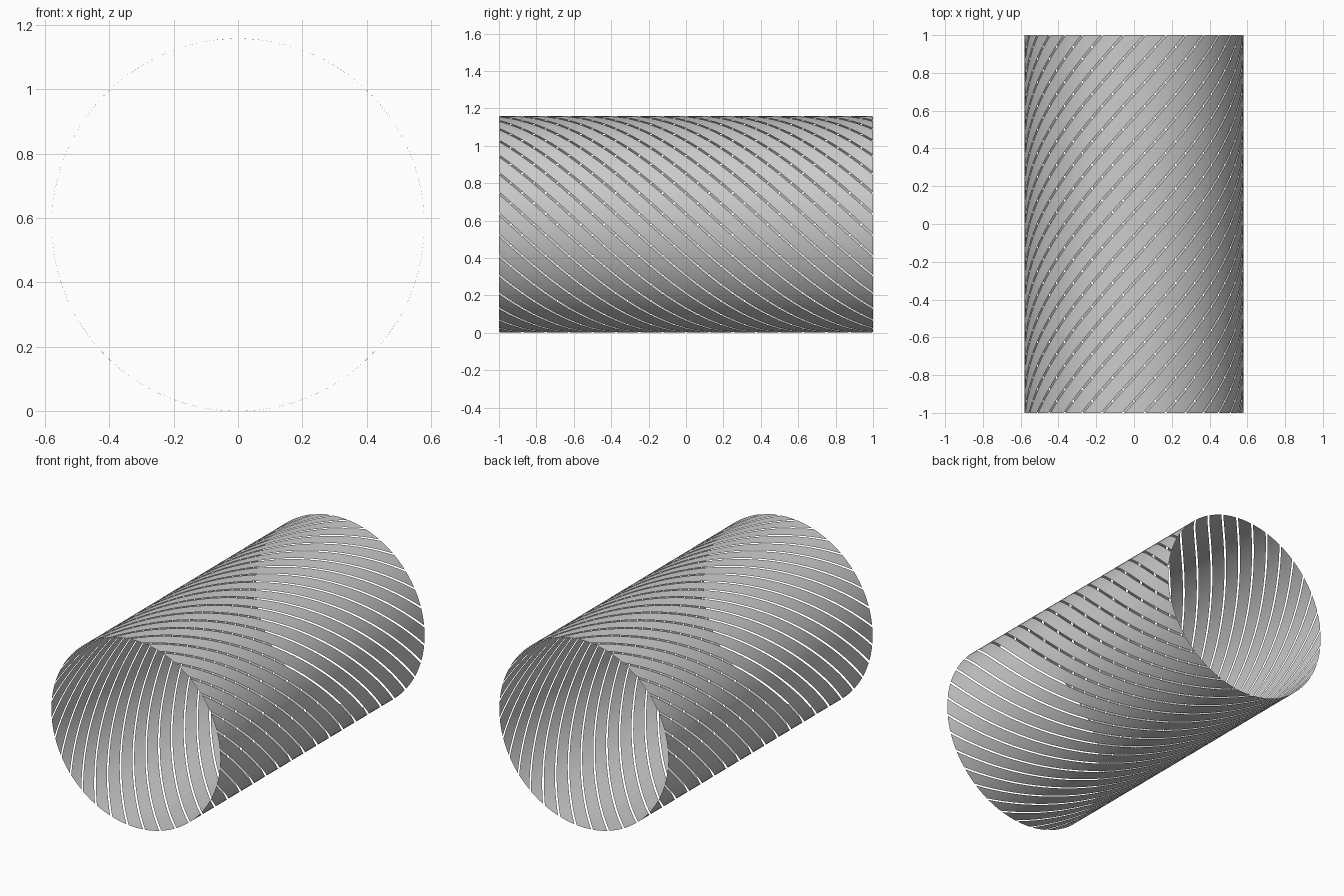
import bpy, bmesh, math

if "Cube" in bpy.data.objects:
    bpy.data.objects.remove(bpy.data.objects["Cube"])

RADIUS = 0.579
LENGTH = 2.0
STRIPS = 32            # helical bands around the tube
TWIST = math.pi        # total twist over the length
FILL = 0.87            # share of each pitch that is solid
ROWS, COLS = 48, 3


def add_strip(bm, start):
    """One thin band winding along the tube, opening left between neighbours."""
    width = 2 * math.pi / STRIPS * FILL
    grid = []
    for r in range(ROWS + 1):
        t = r / ROWS
        y = -LENGTH / 2 + LENGTH * t
        row = []
        for c in range(COLS + 1):
            a = start - TWIST * t + width * (c / COLS - 0.5)
            row.append(bm.verts.new((RADIUS * math.cos(a), y,
                                     RADIUS + RADIUS * math.sin(a))))
        grid.append(row)
    for r in range(ROWS):
        for c in range(COLS):
            bm.faces.new((grid[r][c], grid[r + 1][c],
                          grid[r + 1][c + 1], grid[r][c + 1]))


# Tube made of twisted strips
bm = bmesh.new()
for i in range(STRIPS):
    add_strip(bm, 2 * math.pi * i / STRIPS)
mesh = bpy.data.meshes.new("spiral_slatted_tube")
bm.to_mesh(mesh)
bm.free()
for p in mesh.polygons:
    p.use_smooth = True
tube = bpy.data.objects.new("spiral_slatted_tube", mesh)
bpy.context.collection.objects.link(tube)
